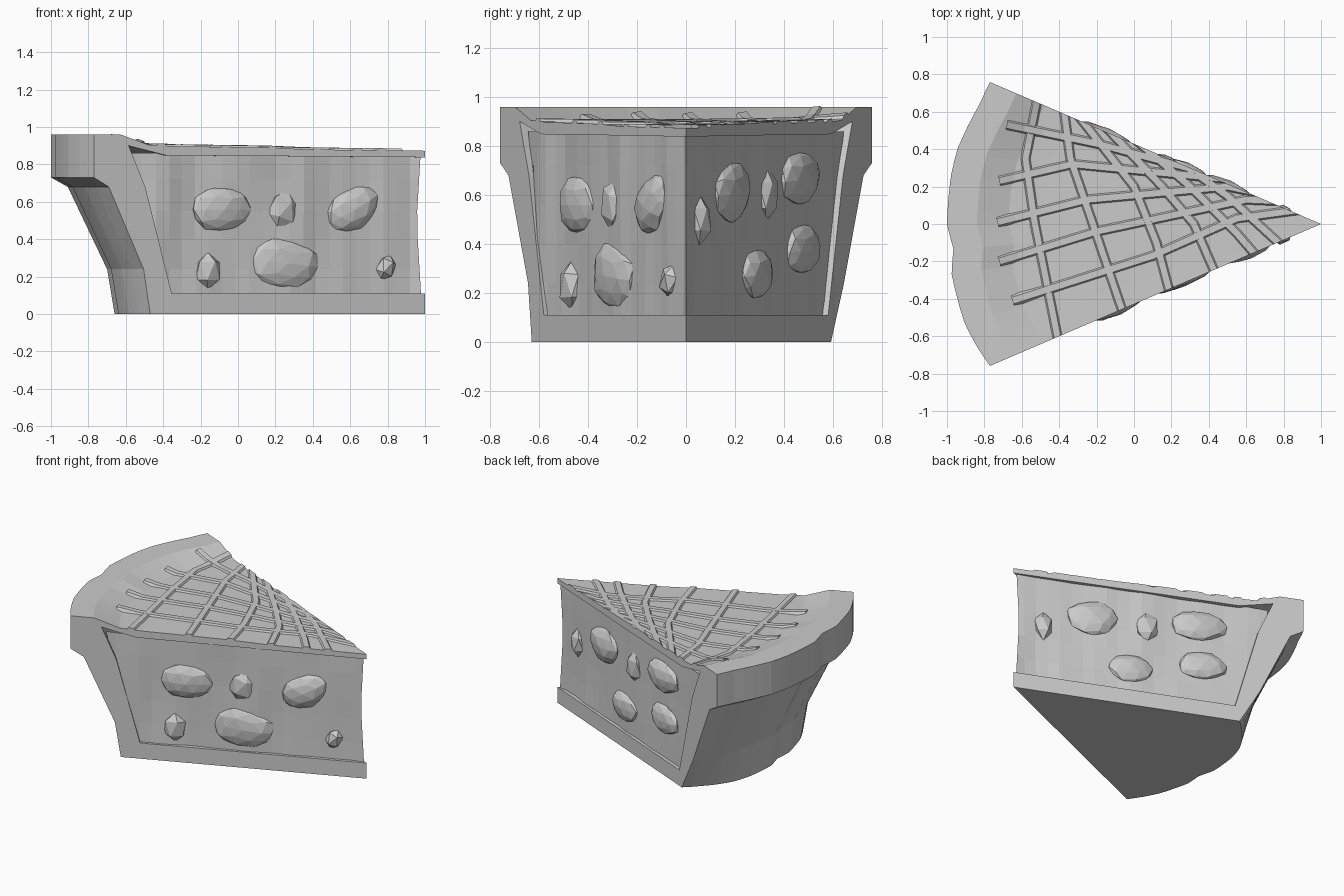
import bpy, bmesh, math, random
from mathutils import Vector, Matrix, noise

random.seed(4)
if "Cube" in bpy.data.objects:
    bpy.data.objects.remove(bpy.data.objects["Cube"])

grey = bpy.data.materials.new("plain_grey")
grey.use_nodes = True
COLOUR = (0.6, 0.6, 0.6, 1)
grey.diffuse_color = COLOUR
grey.node_tree.nodes["Principled BSDF"].inputs["Base Color"].default_value = COLOUR

HALF = math.radians(23.2)      # half of the wedge angle
TIP = Vector((1, 0, 0))


def finish(bm, name):
    bmesh.ops.remove_doubles(bm, verts=bm.verts, dist=0.0005)
    bmesh.ops.recalc_face_normals(bm, faces=bm.faces)
    mesh = bpy.data.meshes.new(name)
    bm.to_mesh(mesh)
    bm.free()
    mesh.materials.append(grey)
    obj = bpy.data.objects.new(name, mesh)
    bpy.context.collection.objects.link(obj)
    return obj


def loft(bm, loops):
    """Skin closed loops of equal length and cap both ends."""
    rows = [[bm.verts.new(p) for p in loop] for loop in loops]
    n = len(rows[0])
    for a, b in zip(rows, rows[1:]):
        for i in range(n):
            j = (i + 1) % n
            bm.faces.new((a[i], a[j], b[j], b[i]))
    bm.faces.new(rows[0])
    bm.faces.new(rows[-1][::-1])


def ramp(points, t):
    for (a, u), (b, v) in zip(points, points[1:]):
        if t <= b:
            return u + (v - u) * max(0, (t - a) / (b - a))
    return points[-1][1]


# Pastry shell: a C-shaped section swept around the tip with a wavy rim
TOP = [(0, 0.873), (0.7, 0.88), (0.95, 0.89), (1.5, 0.897), (1.67, 0.905), (1.84, 0.96)]
SECTION = [(0, 0), (1.66, 0), (1.7, 0.24), (1.91, 0.68), (2, 0.73), (2, 0.96)] + TOP[::-1] + [
    (0, 0.838), (1.0, 0.845), (1.56, 0.848), (1.79, 0.90), (1.69, 0.68), (1.53, 0.11), (0, 0.11)]
RIM = [1.926, 1.955, 1.978, 1.985, 1.993, 1.97, 2.0, 1.997, 1.995, 1.985, 1.96, 1.935, 1.926]


def rim(angle):
    steps = [(i, r / 2) for i, r in enumerate(RIM)]
    return ramp(steps, (angle / HALF + 1) * 6)


loops = []
for k in range(25):
    angle = HALF * (k / 12 - 1)
    loop = []
    for i, (r, z) in enumerate(SECTION):
        r *= rim(angle)
        if i == 1:
            r *= 1 - 0.06 * max(0, angle / HALF) ** 3
        loop.append(TIP + Vector((-r * math.cos(angle), r * math.sin(angle), z)))
    loops.append(loop)
bm = bmesh.new()
loft(bm, loops)
finish(bm, "pastry_shell")


# Filling: recessed walls with uneven vertical folds
def wall_point(side, r, z, depth):
    along = Vector((-math.cos(HALF), side * math.sin(HALF), 0))
    outward = Vector((math.sin(HALF), side * math.cos(HALF), 0))
    return TIP + along * r + outward * -depth + Vector((0, 0, z))


bm = bmesh.new()
LEVELS = [0.09, 0.24, 0.4, 0.55, 0.72, 0.86]
for side in (-1, 1):
    grid = []
    for c in range(23):
        r = c * 0.078
        row = []
        for z in LEVELS:
            fold = noise.noise(Vector((r * 5, side * 3.3, z * 1.5)))
            depth = 0.02 + 0.02 * fold
            p = wall_point(side, r, z, depth)
            if c == 0:      # both walls share the front edge
                p = Vector((0.955 + 0.06 * abs(z - 0.5), 0, z))
            row.append(bm.verts.new(p))
        grid.append(row)
    for a, b in zip(grid, grid[1:]):
        for i in range(len(LEVELS) - 1):
            if a[i].co.x > -0.75:
                face = (a[i], b[i], b[i + 1], a[i + 1])
                bm.faces.new(face if side < 0 else face[::-1])
# keep the far end of the walls inside the shell
for v in bm.verts:
    limit = ramp([(0.09, 1.5), (0.72, 1.67), (0.86, 1.7)], v.co.z)
    offset = v.co - TIP
    flat = math.hypot(offset.x, offset.y)
    if flat > limit:
        v.co.x, v.co.y = TIP.x + offset.x * limit / flat, offset.y * limit / flat
finish(bm, "filling")


# Fruit chunks: (x, height, half length, half height, tilt) on each cut side
CHUNKS = {
    -1: [(-0.08, 0.56, 0.17, 0.12, 0), (0.25, 0.56, 0.09, 0.11, 0.3), (0.62, 0.56, 0.16, 0.11, -0.5),
         (-0.15, 0.23, 0.08, 0.105, 0), (0.26, 0.27, 0.2, 0.135, 0.1), (0.8, 0.25, 0.055, 0.075, 0.4)],
    1: [(0.81, 0.5, 0.065, 0.1, 0), (0.51, 0.61, 0.17, 0.12, 0.1), (0.18, 0.6, 0.08, 0.115, 0),
        (-0.14, 0.67, 0.18, 0.11, 0.1), (0.28, 0.28, 0.15, 0.1, 0.1), (-0.16, 0.38, 0.16, 0.1, 0.1)],
}
for side, chunks in CHUNKS.items():
    for x, z, length, height, tilt in chunks:
        bm = bmesh.new()
        bmesh.ops.create_icosphere(bm, subdivisions=2 if length > 0.1 else 1, radius=1)
        for v in bm.verts:
            v.co *= random.uniform(0.95, 1.08)
        centre = wall_point(side, (1 - x) / math.cos(HALF), z, 0.03)
        bm.transform(Matrix.Translation(centre)
                     @ Matrix.Rotation(-side * HALF, 4, "Z")
                     @ Matrix.Rotation(tilt, 4, "Y")
                     @ Matrix.Diagonal((length, 0.05, height, 1)))
        finish(bm, "fruit_chunk")


# Lattice: low raised strips following the top, trimmed to the wedge
STRIPS = [
    [(-0.68, 0.53), (-0.2, 0.43), (0.4, 0.27)],
    [(-0.72, 0.23), (-0.33, 0.32), (0.5, 0.24)],
    [(-0.73, 0.01), (-0.25, 0.13), (0.5, 0.2), (0.75, 0.15)],
    [(-0.72, -0.2), (-0.2, -0.04), (0.6, 0.13), (0.85, 0.12)],
    [(-0.65, -0.41), (0.1, -0.17), (0.55, 0.03), (0.92, 0.08)],
    [(-0.5, 0.75), (-0.58, 0.35), (-0.53, 0), (-0.4, -0.65)],
    [(-0.38, 0.65), (-0.34, 0.35), (-0.22, 0), (-0.05, -0.5)],
    [(-0.33, 0.62), (0, 0.2), (0.12, -0.1), (0.2, -0.4)],
    [(-0.2, 0.57), (0.15, 0.2), (0.32, 0), (0.45, -0.3)],
    [(-0.05, 0.5), (0.3, 0.2), (0.55, -0.05), (0.68, -0.2)],
    [(0.12, 0.42), (0.5, 0.15), (0.75, -0.08), (0.88, -0.2)],
]
CROSS = [(-0.034, -0.012), (-0.018, 0.011), (0.018, 0.011), (0.034, -0.012)]
for path in STRIPS:
    points = [Vector(p) for p in path]
    fine = [a.lerp(b, k / 5) for a, b in zip(points, points[1:]) for k in range(5)] + [points[-1]]
    loops = []
    for i, p in enumerate(fine):
        run = (fine[min(i + 1, len(fine) - 1)] - fine[max(i - 1, 0)]).normalized()
        loop = []
        for across, up in CROSS:
            q = p + Vector((-run.y, run.x)) * across
            dx, dy = 1 - q.x, q.y
            angle = max(-HALF, min(HALF, math.atan2(dy, dx)))
            z = ramp(TOP, math.hypot(dx, dy) / rim(angle)) + up
            loop.append((q.x, q.y, z))
        loops.append(loop)
    bm = bmesh.new()
    loft(bm, loops)
    for side in (-1, 1):
        bmesh.ops.bisect_plane(bm, geom=bm.verts[:] + bm.edges[:] + bm.faces[:], plane_co=TIP,
                               plane_no=(math.sin(HALF), side * math.cos(HALF), 0), clear_outer=True)
        bmesh.ops.holes_fill(bm, edges=bm.edges)
    finish(bm, "lattice_strip")
